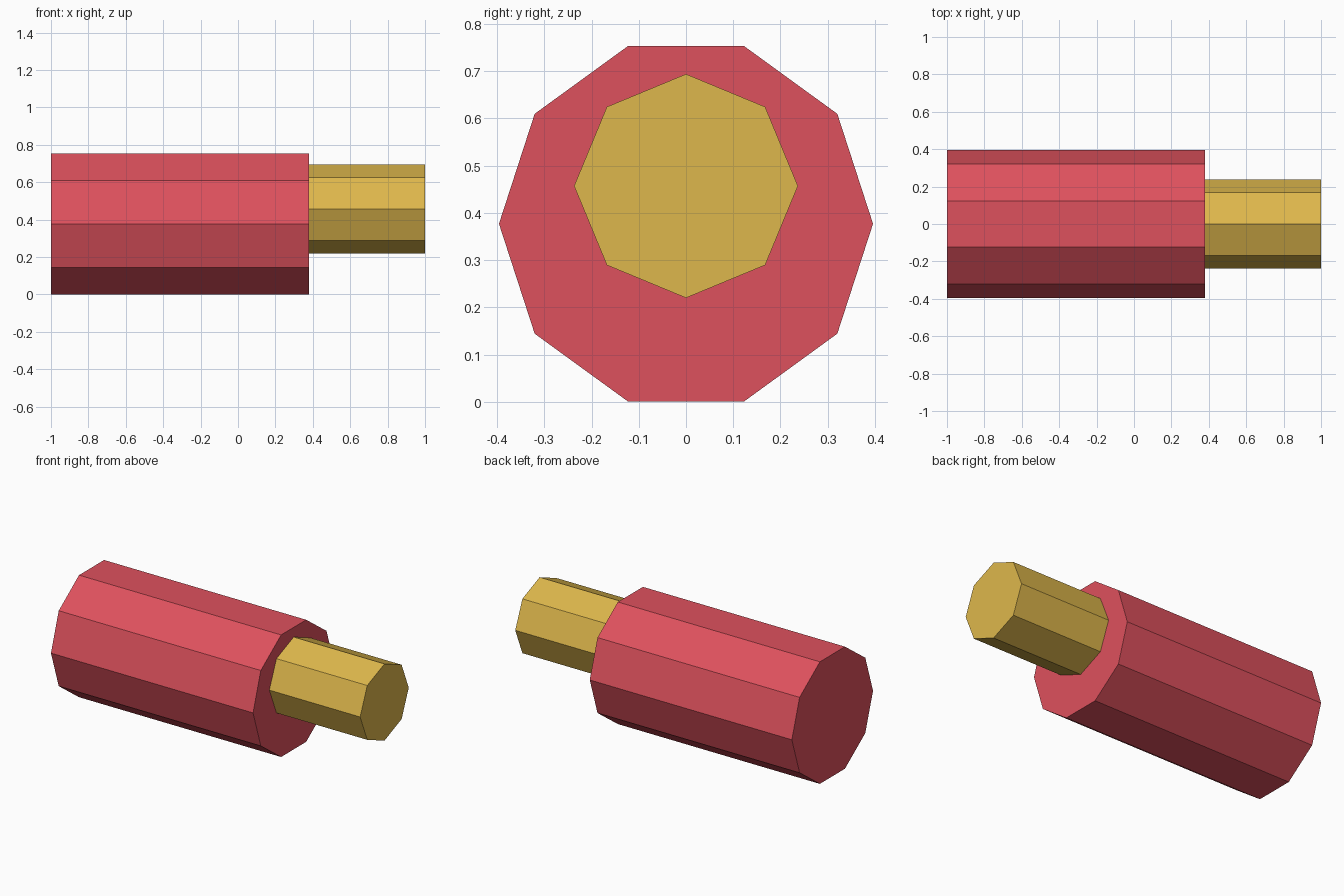
import bpy
import bmesh
import math

if "Cube" in bpy.data.objects:
    bpy.data.objects.remove(bpy.data.objects["Cube"])


def material(name, color):
    m = bpy.data.materials.new(name)
    m.diffuse_color = (*color, 1.0)
    m.use_nodes = True
    m.node_tree.nodes["Principled BSDF"].inputs["Base Color"].default_value = m.diffuse_color
    return m


def prism(name, sides, radius, z, x0, x1, mat):
    """Flat-sided bar along x, with its first corner pointing to +y."""
    bm = bmesh.new()
    ring = []
    for i in range(sides):
        a = 2 * math.pi * i / sides
        ring.append(bm.verts.new((x0, radius * math.cos(a), z + radius * math.sin(a))))
    cap = bm.faces.new(ring)
    ext = bmesh.ops.extrude_face_region(bm, geom=[cap], use_keep_orig=True)
    moved = [v for v in ext["geom"] if isinstance(v, bmesh.types.BMVert)]
    bmesh.ops.translate(bm, verts=moved, vec=(x1 - x0, 0, 0))
    bmesh.ops.recalc_face_normals(bm, faces=bm.faces)
    mesh = bpy.data.meshes.new(name)
    bm.to_mesh(mesh)
    bm.free()
    mesh.materials.append(mat)
    obj = bpy.data.objects.new(name, mesh)
    bpy.context.collection.objects.link(obj)
    return obj


red = material("red", (0.73, 0.082, 0.11))
gold = material("gold", (0.73, 0.475, 0.072))

# Ten-sided body
prism("body", 10, 0.396, 0.377, -1.0, 0.38, red)
# Eight-sided shaft, set above the body's axis
prism("shaft", 8, 0.237, 0.457, 0.38, 1.0, gold)
